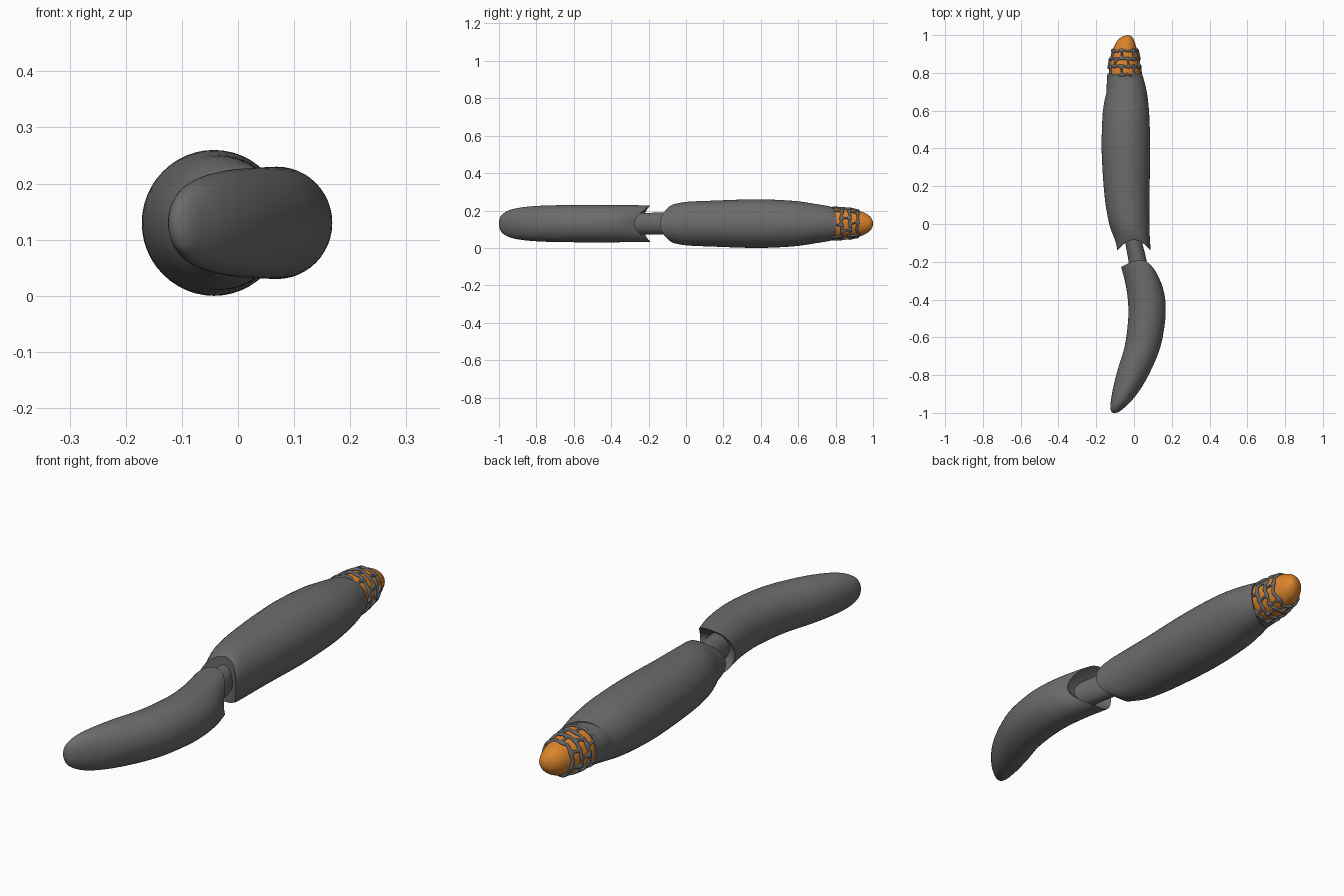
import bpy, bmesh, math, random
from mathutils import Vector

if "Cube" in bpy.data.objects:
    bpy.data.objects.remove(bpy.data.objects["Cube"])

random.seed(4)
CZ, SEG = 0.13, 48


def material(name, rgb):
    m = bpy.data.materials.new(name)
    m.diffuse_color = (*rgb, 1)
    m.use_nodes = True
    m.node_tree.nodes["Principled BSDF"].inputs["Base Color"].default_value = m.diffuse_color
    return m


GREY = material("dark_grey", (0.15, 0.15, 0.15))
STEEL = material("steel_grey", (0.125, 0.138, 0.15))
ORANGE = material("orange", (0.72, 0.23, 0.025))


def finish(name, bm, mat):
    bmesh.ops.recalc_face_normals(bm, faces=bm.faces)
    me = bpy.data.meshes.new(name)
    bm.to_mesh(me)
    bm.free()
    me.materials.append(mat)
    ob = bpy.data.objects.new(name, me)
    bpy.context.collection.objects.link(ob)
    bpy.ops.object.select_all(action='DESELECT')
    ob.select_set(True)
    bpy.context.view_layer.objects.active = ob
    bpy.ops.object.shade_smooth_by_angle(angle=math.radians(42))
    return ob


def spline(rows, steps=5):
    """Catmull-Rom through station rows."""
    out = []
    for i in range(len(rows) - 1):
        p0, p1 = rows[max(i - 1, 0)], rows[i]
        p2, p3 = rows[i + 1], rows[min(i + 2, len(rows) - 1)]
        for k in range(steps):
            t = k / steps
            out.append([0.5 * (2 * b + (c - a) * t + (2 * a - 5 * b + 4 * c - d) * t * t
                               + (3 * b - a - 3 * c + d) * t ** 3)
                        for a, b, c, d in zip(p0, p1, p2, p3)])
    return out + [list(rows[-1])]


def loft(name, stations, mat, start=None, end=None, hollow=0.0):
    """Stations are (y, centre x, half width, half height, weight of the end shape).
    start / end give a y offset over the unit cross-section (u, v)."""
    bm = bmesh.new()
    rows = spline(stations)
    half = len(rows) / 2

    def ring(row, shape, s=1.0, dy=0.0):
        y, cx, rx, rz, w = row
        vs = []
        for i in range(SEG):
            a = 2 * math.pi * i / SEG
            u, v = s * math.cos(a), s * math.sin(a)
            off = shape(u, v) * w if shape else 0
            vs.append(bm.verts.new((cx + rx * u, y + off + dy, CZ + rz * v)))
        return vs

    rings = [ring(r, start if i < half else end) for i, r in enumerate(rows)]
    # shaped caps, the first one dished inwards
    caps = (0.9, 0.7, 0.45, 0.2, 0.05)
    sign = 1 if rows[-1][0] > rows[0][0] else -1
    head = [ring(rows[0], start, s, sign * hollow * (1 - s * s)) for s in caps]
    tail = [ring(rows[-1], end, s) for s in caps]
    rings = head[::-1] + rings + tail
    for a, b in zip(rings, rings[1:]):
        for i in range(SEG):
            j = (i + 1) % SEG
            bm.faces.new((a[i], a[j], b[j], b[i]))
    bm.faces.new(rings[0])
    bm.faces.new(rings[-1])
    return finish(name, bm, mat)


# Thick rear body: cupped at the joint, slanted at the tip socket
loft("rear_body", [
    (-0.14, 0.000, 0.088, 0.095, 1.0),
    (-0.09, -0.007, 0.092, 0.106, 0.6),
    (0.00, -0.025, 0.106, 0.117, 0.2),
    (0.15, -0.037, 0.119, 0.123, 0.0),
    (0.38, -0.043, 0.128, 0.130, 0.0),
    (0.57, -0.043, 0.124, 0.122, 0.1),
    (0.68, -0.045, 0.111, 0.107, 0.6),
    (0.76, -0.050, 0.090, 0.094, 1.0)],
    GREY, start=lambda u, v: 0.055 * (1 - u * u), end=lambda u, v: 0.045 * u)

# Curved front body: forked at the joint, tapering to a rounded tip
loft("front_body", [
    (-0.19, 0.030, 0.098, 0.097, 1.0),
    (-0.30, 0.054, 0.099, 0.099, 0.45),
    (-0.42, 0.068, 0.099, 0.100, 0.0),
    (-0.52, 0.066, 0.098, 0.100, 0.0),
    (-0.65, 0.045, 0.095, 0.099, 0.0),
    (-0.77, 0.003, 0.089, 0.096, 0.0),
    (-0.87, -0.037, 0.074, 0.088, 0.0),
    (-0.94, -0.070, 0.053, 0.074, 0.0),
    (-0.98, -0.092, 0.032, 0.052, 0.0),
    (-0.995, -0.100, 0.018, 0.030, 0.0),
    (-1.00, -0.103, 0.006, 0.010, 0.0)],
    GREY, start=lambda u, v: -(0.062 + 0.024 * u) * (1 - v * v), hollow=0.03)

# Slanted pin joining both bodies
loft("joint_pin", [
    (-0.33, 0.040, 0.050, 0.056, 0),
    (-0.19, 0.018, 0.048, 0.058, 0),
    (-0.02, -0.020, 0.042, 0.060, 0)], GREY)

# Solid collar behind the tip cage
loft("tip_collar", [
    (0.66, -0.053, 0.090, 0.088, 0),
    (0.72, -0.053, 0.092, 0.090, 0),
    (0.785, -0.052, 0.089, 0.089, 1)],
    GREY, end=lambda u, v: -0.012 * u)

# Glowing tip core
CORE = [(0.72, -0.052, 0.080, 0.080, 0),
        (0.80, -0.050, 0.083, 0.083, 0),
        (0.87, -0.049, 0.075, 0.078, 0),
        (0.92, -0.048, 0.064, 0.070, 0),
        (0.96, -0.045, 0.050, 0.056, 0),
        (0.985, -0.040, 0.034, 0.037, 0),
        (0.997, -0.034, 0.016, 0.018, 0),
        (1.00, -0.032, 0.005, 0.005, 0)]
loft("tip_core", CORE, ORANGE)


def on_core(y, a, lift):
    """Point on the core surface, raised by lift."""
    for p, q in zip(CORE, CORE[1:]):
        if p[0] <= y <= q[0]:
            t = (y - p[0]) / (q[0] - p[0])
            _, cx, rx, rz, _ = [m + (n - m) * t for m, n in zip(p, q)]
            return Vector((cx + (rx + lift) * math.cos(a), y,
                           CZ + (rz + lift) * math.sin(a)))


# Irregular web of struts wrapped round the core
bm = bmesh.new()
cells, rows = 7, 3
n = cells * 2
grid = []
for j in range(rows + 1):
    line = []
    for i in range(n):
        zig = 0.012 if (i + j) % 2 else -0.012
        y = 0.785 + 0.045 * j + zig + random.uniform(-0.008, 0.008)
        a = 2 * math.pi * (i + random.uniform(-0.28, 0.28)) / n
        line.append(bm.verts.new(on_core(y, a, 0.005)))
    grid.append(line)
for j in range(rows):
    for k in range(cells):
        ids = [(2 * k + j + d) % n for d in range(3)]
        bm.faces.new([grid[j][i] for i in ids] + [grid[j + 1][i] for i in ids[::-1]])
cage = finish("tip_cage", bm, STEEL)
wire = cage.modifiers.new("struts", 'WIREFRAME')
wire.thickness = 0.02
wire.use_even_offset = False
wire.use_boundary = True
sub = cage.modifiers.new("rounding", 'SUBSURF')
sub.levels = sub.render_levels = 2
